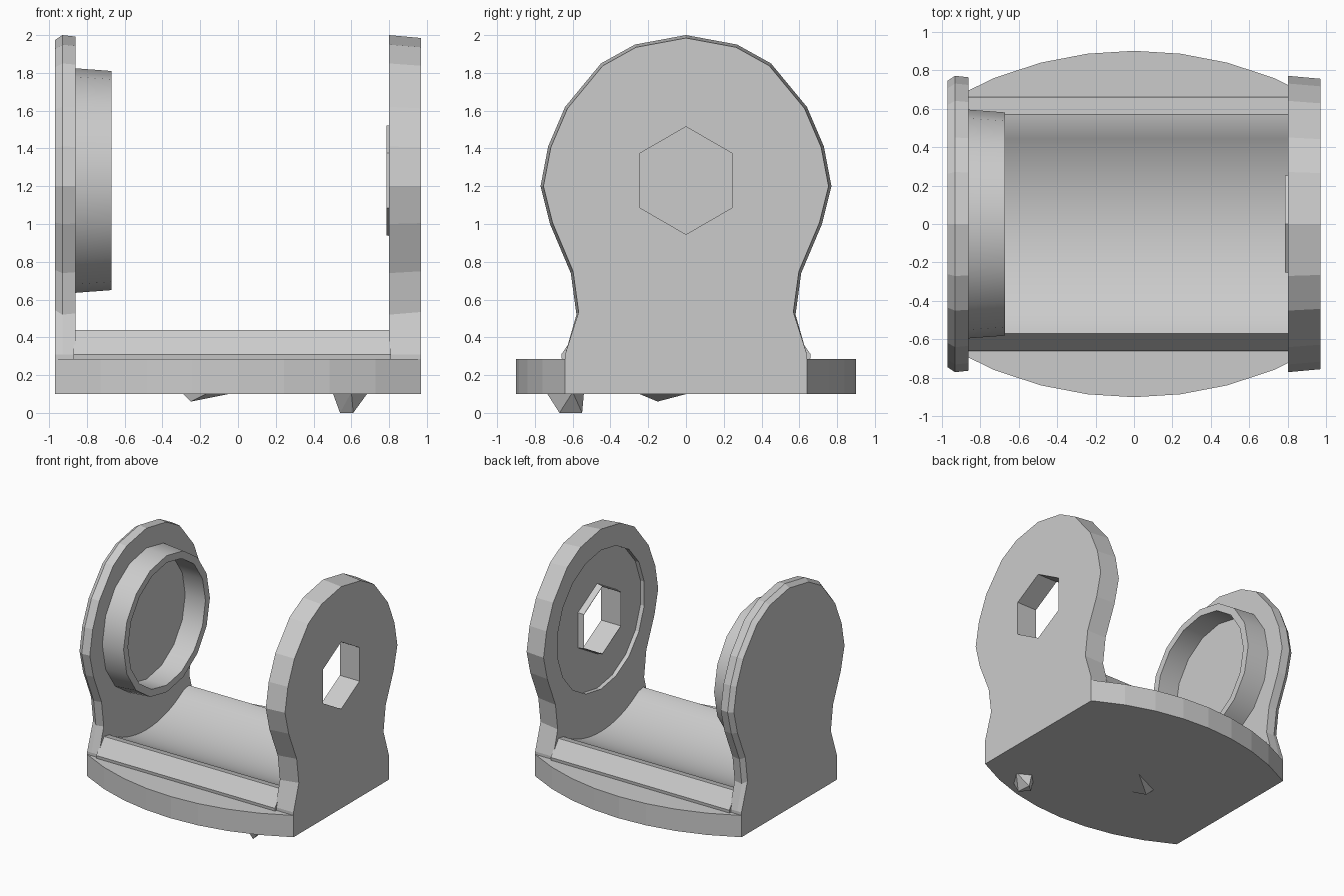
import bpy, bmesh, math
from mathutils import Vector

cube = bpy.data.objects.get("Cube")
if cube:
    bpy.data.objects.remove(cube)

grey = bpy.data.materials.new("light_grey")
grey.use_nodes = True
grey.diffuse_color = (0.6, 0.6, 0.6, 1)
grey.node_tree.nodes["Principled BSDF"].inputs["Base Color"].default_value = (0.6, 0.6, 0.6, 1)

AXLE = 1.23  # height of the hole and cup centre


def finish(name, bm, smooth=False):
    bmesh.ops.recalc_face_normals(bm, faces=bm.faces)
    mesh = bpy.data.meshes.new(name)
    bm.to_mesh(mesh)
    bm.free()
    mesh.materials.append(grey)
    obj = bpy.data.objects.new(name, mesh)
    bpy.context.collection.objects.link(obj)
    if smooth:
        bpy.ops.object.select_all(action="DESELECT")
        obj.select_set(True)
        bpy.context.view_layer.objects.active = obj
        bpy.ops.object.shade_smooth_by_angle(angle=math.radians(25))
    return obj


def loft_x(name, sections, smooth=False):
    """Solid through (x, outline) sections, outlines given as (y, z)."""
    bm = bmesh.new()
    rings = [[bm.verts.new((x, y, z)) for y, z in pts] for x, pts in sections]
    for a, b in zip(rings, rings[1:]):
        for i in range(len(a)):
            j = (i + 1) % len(a)
            bm.faces.new((a[i], a[j], b[j], b[i]))
    bm.faces.new(rings[0])
    bm.faces.new(rings[-1])
    return finish(name, bm, smooth)


def circle(radius, sides, turn=0.0):
    return [(radius * math.sin(2 * math.pi * i / sides + turn),
             AXLE + radius * math.cos(2 * math.pi * i / sides + turn)) for i in range(sides)]


def shrink(pts, f):
    """Scale the round head of a plate, leaving its foot in place."""
    return [(y * f, AXLE + (z - AXLE) * f) if z > 0.4 else (y, z) for y, z in pts]


def cut(obj, cutter):
    mod = obj.modifiers.new("cut", "BOOLEAN")
    mod.operation = "DIFFERENCE"
    mod.solver = "EXACT"
    mod.object = cutter
    graph = bpy.context.evaluated_depsgraph_get()
    mesh = bpy.data.meshes.new_from_object(obj.evaluated_get(graph))
    obj.modifiers.clear()
    obj.data = mesh
    bpy.data.objects.remove(cutter)


# Upright plate outline: round head, waist and foot
half = [(0.27, 1.95), (0.45, 1.85), (0.64, 1.62), (0.73, 1.41), (0.77, 1.2),
        (0.72, 1.0), (0.61, 0.74), (0.58, 0.52), (0.64, 0.31), (0.64, 0.1)]
plate = [(0, 2.0)] + half + [(-y, z) for y, z in reversed(half)]

loft_x("right_plate", [(-0.97, shrink(plate, 0.965)), (-0.93, plate), (-0.86, shrink(plate, 0.99))])
holed = loft_x("left_plate", [(0.8, plate), (0.97, shrink(plate, 0.98))])

# Shallow round recess and hexagonal hole in the left plate
cut(holed, loft_x("recess_cutter", [(0.7, circle(0.59, 18)), (0.835, circle(0.59, 18))]))
cut(holed, loft_x("hole_cutter", [(0.7, circle(0.285, 6)), (1.1, circle(0.285, 6))]))


# Open round tubes: the cup on the right plate and the collar round the hole
def tube(name, x0, x1, outer0, outer1, inner, sides):
    bm = bmesh.new()
    loops = [(x0, outer0), (x1, outer1), (x1, inner), (x0, inner)]
    rings = [[bm.verts.new((x, y, z)) for y, z in circle(r, sides)] for x, r in loops]
    for a, b in zip(rings, rings[1:] + rings[:1]):
        for i in range(sides):
            j = (i + 1) % sides
            bm.faces.new((a[i], a[j], b[j], b[i]))
    return finish(name, bm, True)


tube("bearing_cup", -0.87, -0.67, 0.595, 0.58, 0.52, 16)
tube("hole_collar", 0.84, 0.785, 0.3, 0.29, 0.285, 6)

# Cradle with a concave trough between two ridges
arc = [math.radians(-33 + 66 * i / 16) for i in range(17)]
trough = [(0.92 * math.sin(a), 1.2 - 0.92 * math.cos(a)) for a in arc]
cradle = [(-0.64, 0.1), (-0.66, 0.31), (-0.57, 0.44)] + trough
cradle += [(0.57, 0.44), (0.66, 0.31), (0.64, 0.1)]
loft_x("cradle", [(-0.87, cradle), (0.81, cradle)], smooth=True)

# Bowed lips along the front and back of the base
for name, side in (("front_lip", -1), ("back_lip", 1)):
    bm = bmesh.new()
    outline = [(-0.97, 0.57, 0.31)]
    for i in range(9):
        x = -0.97 + 1.94 * i / 8
        outline.append((x, 0.9 - 1.94 + math.sqrt(1.94 ** 2 - x * x), 0.285))
    outline.append((0.97, 0.57, 0.31))
    low = [bm.verts.new((x, side * y, 0.1)) for x, y, z in outline]
    high = [bm.verts.new((x, side * y, z)) for x, y, z in outline]
    n = len(outline)
    bm.faces.new(low)
    bm.faces.new((high[0], high[1], high[-2], high[-1]))
    bm.faces.new(high[1:-1])
    for i in range(n):
        j = (i + 1) % n
        bm.faces.new((low[i], low[j], high[j], high[i]))
    finish(name, bm)


# Small pegs under the base
def peg(name, top, tip):
    bm = bmesh.new()
    bmesh.ops.convex_hull(bm, input=[bm.verts.new(Vector(p)) for p in top + tip])
    finish(name, bm)


peg("corner_peg", [(0.5, -0.62, 0.11), (0.6, -0.74, 0.11), (0.69, -0.6, 0.11), (0.58, -0.54, 0.11)],
    [(0.54, -0.6, 0), (0.61, -0.67, 0), (0.6, -0.55, 0)])
peg("middle_peg", [(-0.3, -0.1, 0.11), (-0.15, -0.27, 0.11), (0.0, 0.04, 0.11)],
    [(-0.25, -0.15, 0.06)])
